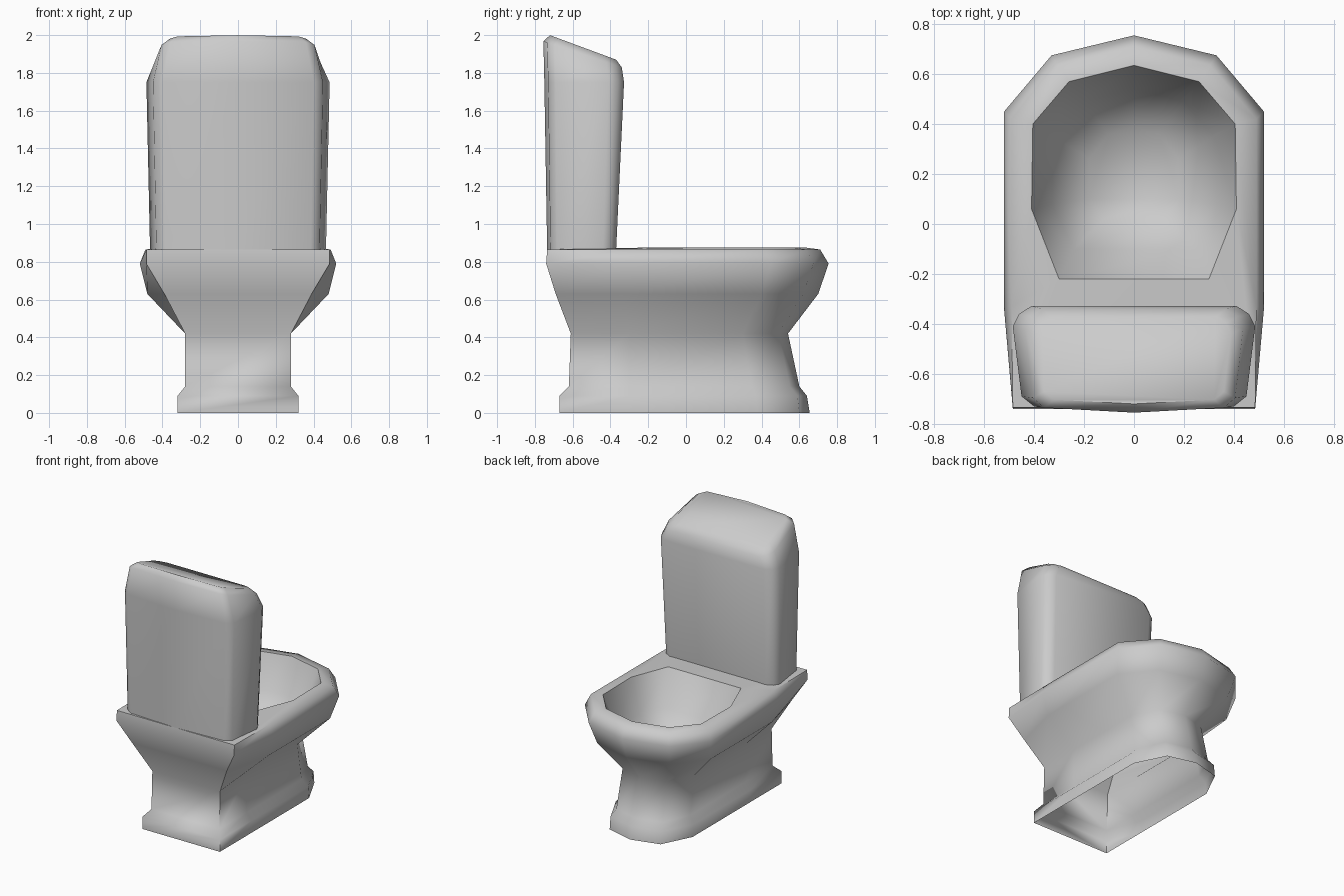
import bpy, bmesh
from math import radians

old = bpy.data.objects.get("Cube")
if old:
    bpy.data.objects.remove(old, do_unlink=True)

# Single glazed ceramic colour
ceramic = bpy.data.materials.new("ceramic_grey")
ceramic.use_nodes = True
grey = (0.6, 0.6, 0.6, 1)
ceramic.diffuse_color = grey
ceramic.node_tree.nodes["Principled BSDF"].inputs["Base Color"].default_value = grey


def mirrored(half):
    """Complete a half outline (back to front) into a closed loop."""
    return half + [(-x, y) for x, y in reversed(half) if x > 0]


def loft(name, sections, angle, cap=False):
    """Skin half outlines; each section is (height, slope along y, outline)."""
    bm = bmesh.new()
    rings = []
    for z, slope, half in sections:
        rings.append([bm.verts.new((x, y, z + slope * y)) for x, y in mirrored(half)])
    for low, high in zip(rings, rings[1:]):
        n = len(low)
        for i in range(n):
            j = (i + 1) % n
            bm.faces.new((low[i], low[j], high[j], high[i]))
    if cap:
        bm.faces.new(rings[-1])
    mesh = bpy.data.meshes.new(name)
    bm.to_mesh(mesh)
    bm.free()
    mesh.materials.append(ceramic)
    obj = bpy.data.objects.new(name, mesh)
    bpy.context.collection.objects.link(obj)
    bpy.ops.object.select_all(action='DESELECT')
    obj.select_set(True)
    bpy.context.view_layer.objects.active = obj
    bpy.ops.object.shade_smooth_by_angle(angle=radians(angle))
    return obj


# Outlines: back corner, rear side, front side, front diagonal, front centre
foot = [(.32, -.67), (.32, -.3), (.32, .38), (.21, .6), (0, .655)]
foot_top = [(.32, -.67), (.32, -.3), (.32, .37), (.21, .59), (0, .64)]
ankle = [(.28, -.62), (.28, -.3), (.28, .35), (.19, .55), (0, .6)]
waist = [(.28, -.61), (.28, -.3), (.28, .3), (.18, .49), (0, .54)]
flare = [(.39, -.69), (.48, -.33), (.48, .4), (.3, .62), (0, .7)]
rim_side = [(.485, -.74), (.52, -.34), (.52, .45), (.33, .675), (0, .755)]
rim_top = [(.485, -.735), (.49, -.33), (.49, .42), (.305, .635), (0, .71)]
opening = [(.3, -.22), (.41, .06), (.405, .4), (.26, .57), (0, .635)]
bowl_mid = [(.24, -.1), (.33, .08), (.32, .35), (.2, .49), (0, .54)]
bowl_low = [(.12, .02), (.18, .1), (.18, .26), (.1, .36), (0, .39)]

# Hollow pedestal, open underneath, up to the rim
loft("pedestal_and_rim", [
    (0, 0, foot), (.09, 0, foot_top), (.14, 0, ankle), (.42, 0, waist),
    (.63, 0, flare), (.79, 0, rim_side), (.865, 0, rim_top), (.875, 0, opening),
], 70)

# Basin hanging from the opening
loft("bowl", [(.875, 0, opening), (.63, 0, bowl_mid), (.46, 0, bowl_low)], 80, cap=True)

# Tank with rounded corners and a sloping top
tank = [(0, -.75), (.4, -.73), (.45, -.69), (.485, -.41), (.46, -.36), (.41, -.328)]


def resized(sx, back, front):
    """Scale the tank outline in x and refit it between two y limits."""
    k = (front - back) / (tank[-1][1] - tank[0][1])
    return [(x * sx, back + (y - tank[0][1]) * k) for x, y in tank]


loft("tank", [
    (.86, 0, resized(.96, -.735, -.37)),
    (1.75, 0, tank),
    (1.715, -.335, resized(.9, -.755, -.34)),
    (1.733, -.37, resized(.8, -.72, -.37)),
], 60, cap=True)
